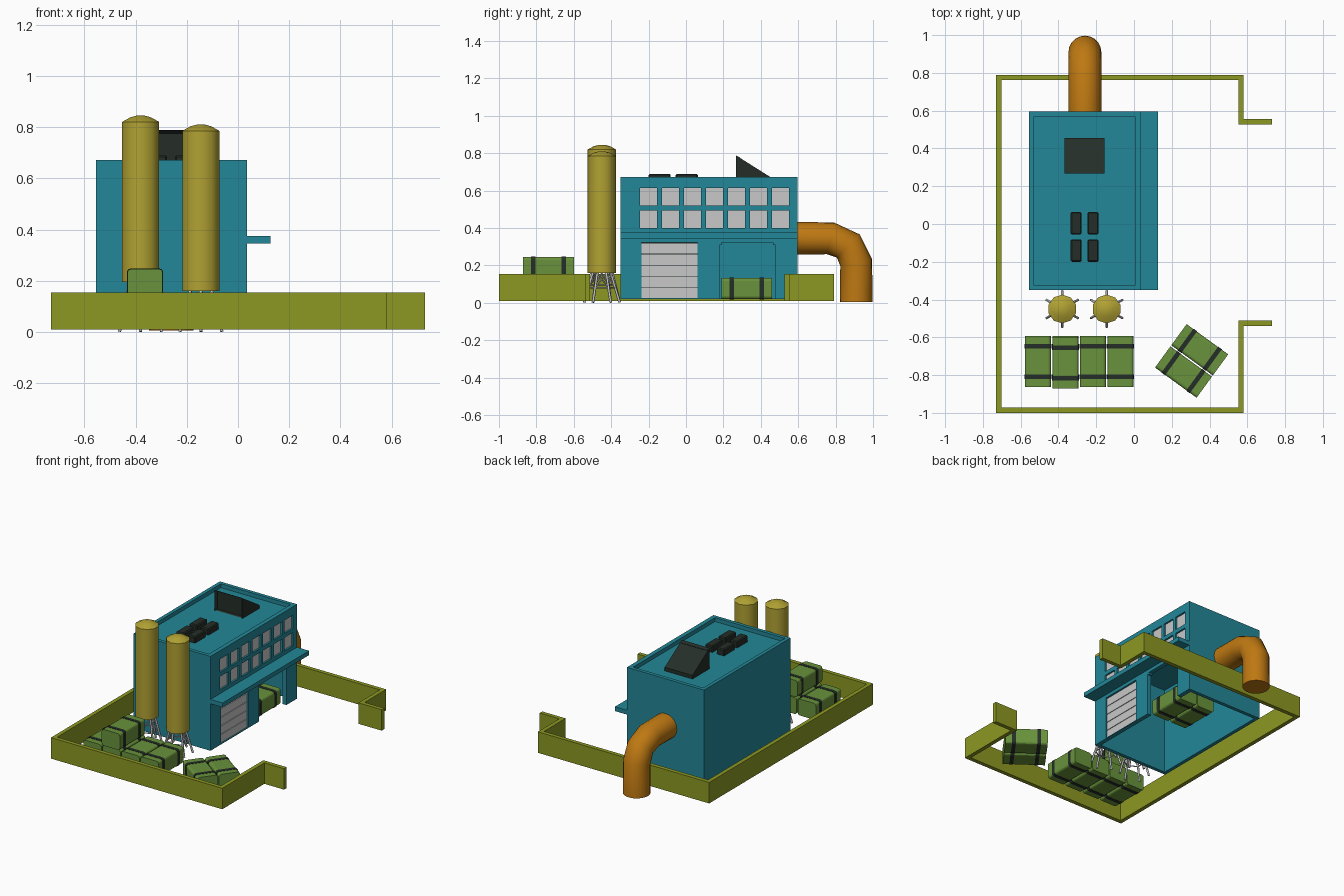
import bpy, bmesh, math
from mathutils import Vector, Matrix

if "Cube" in bpy.data.objects:
    bpy.data.objects.remove(bpy.data.objects["Cube"])


def material(name, rgb):
    m = bpy.data.materials.new(name)
    m.diffuse_color = (*rgb, 1)
    m.use_nodes = True
    m.node_tree.nodes["Principled BSDF"].inputs["Base Color"].default_value = m.diffuse_color
    return m


TEAL = material("teal", (0.017, 0.245, 0.315))
OLIVE = material("olive", (0.265, 0.315, 0.016))
YELLOW = material("mustard", (0.44, 0.36, 0.033))
GREEN = material("green", (0.14, 0.29, 0.045))
ORANGE = material("orange", (0.52, 0.19, 0.006))
DARK = material("charcoal", (0.018, 0.027, 0.021))
GREY = material("light grey", (0.58, 0.58, 0.58))


def finish(name, bm, mat, smooth=None):
    bmesh.ops.recalc_face_normals(bm, faces=bm.faces)
    me = bpy.data.meshes.new(name)
    bm.to_mesh(me)
    bm.free()
    ob = bpy.data.objects.new(name, me)
    bpy.context.collection.objects.link(ob)
    me.materials.append(mat)
    if smooth:
        bpy.ops.object.select_all(action='DESELECT')
        ob.select_set(True)
        bpy.context.view_layer.objects.active = ob
        bpy.ops.object.shade_smooth_by_angle(angle=math.radians(smooth))
    return ob


def add_box(bm, x0, x1, y0, y1, z0, z1):
    m = Matrix.LocRotScale(Vector(((x0 + x1) / 2, (y0 + y1) / 2, (z0 + z1) / 2)), None,
                           Vector((x1 - x0, y1 - y0, z1 - z0)))
    return bmesh.ops.create_cube(bm, size=1, matrix=m)['verts']


def boxes(name, mat, specs):
    bm = bmesh.new()
    for s in specs:
        add_box(bm, *s)
    return finish(name, bm, mat)


def prism(name, mat, pts, height):
    """Extrude a flat outline upwards."""
    bm = bmesh.new()
    f = bm.faces.new([bm.verts.new(p) for p in pts])
    r = bmesh.ops.extrude_face_region(bm, geom=[f])
    bmesh.ops.translate(bm, vec=(0, 0, height),
                        verts=[v for v in r['geom'] if isinstance(v, bmesh.types.BMVert)])
    return finish(name, bm, mat)


def add_rod(bm, a, b, r, seg=6):
    a, b = Vector(a), Vector(b)
    d = b - a
    m = Matrix.Translation((a + b) / 2) @ d.to_track_quat('Z', 'Y').to_matrix().to_4x4()
    bmesh.ops.create_cone(bm, cap_ends=True, segments=seg, radius1=r, radius2=r,
                          depth=d.length, matrix=m)


def cut(ob, cutters):
    for c in cutters:
        c.hide_render = True
        mod = ob.modifiers.new("cut", 'BOOLEAN')
        mod.operation, mod.solver, mod.object = 'DIFFERENCE', 'EXACT', c
    dg = bpy.context.evaluated_depsgraph_get()
    me = bpy.data.meshes.new_from_object(ob.evaluated_get(dg))
    ob.modifiers.clear()
    ob.data = me
    for c in cutters:
        bpy.data.objects.remove(c)


# Perimeter wall with a gate opening on the right
wall = [(0.73, 0.555), (0.58, 0.555), (0.58, 0.79), (-0.73, 0.79), (-0.73, -1), (0.58, -1),
        (0.58, -0.54), (0.73, -0.54), (0.73, -0.512), (0.552, -0.512), (0.552, -0.972),
        (-0.702, -0.972), (-0.702, 0.762), (0.552, 0.762), (0.552, 0.527), (0.73, 0.527)]
prism("perimeter_wall", OLIVE, [(x, y, 0.01) for x, y in wall], 0.145)

# Hollow building with roof recess, windows, shutter bay and doorway
building = boxes("building", TEAL, [(-0.555, 0.035, -0.35, 0.595, 0.02, 0.672)])
wins = [(-0.2 + 0.1175 * i, z) for i in range(7) for z in (0.447, 0.567)]
door = bmesh.new()
v = add_box(door, -0.1, 0.1, 0.178, 0.478, -0.1, 0.322)
top = [e for e in door.edges if all(w.co.z > 0.3 for w in e.verts)
       and abs(e.verts[0].co.x - e.verts[1].co.x) > 0.1]
bmesh.ops.bevel(door, geom=top, offset=0.012, segments=2, affect='EDGES')
cut(building, [
    boxes("roof_cutter", TEAL, [(-0.53, 0.005, -0.325, 0.57, 0.645, 0.8)]),
    boxes("interior_cutter", TEAL, [(-0.53, 0.005, -0.325, 0.57, -0.1, 0.625)]),
    boxes("window_cutter", TEAL, [(0.02, 0.1, y - 0.046, y + 0.046, z - 0.046, z + 0.046)
                                  for y, z in wins]
          + [(0.02, 0.1, -0.237, 0.062, 0.025, 0.322)]),
    finish("doorway_cutter", door, TEAL)])
boxes("window_panes", GREY, [(0.019, 0.023, y - 0.046, y + 0.046, z - 0.046, z + 0.046)
                             for y, z in wins])
boxes("shutter_door", GREY, [(0.018, 0.027, -0.237, 0.062, 0.026 + 0.0592 * i,
                              0.081 + 0.0592 * i) for i in range(5)])
boxes("shutter_gaps", DARK, [(0.018, 0.0215, -0.237, 0.062, 0.026, 0.322)])
boxes("canopy", TEAL, [(0.03, 0.127, -0.35, 0.595, 0.345, 0.375)])

# Roof vents
vents = boxes("roof_vents", DARK, [(x, x + 0.058, y, y + 0.118, 0.64, 0.689)
                                   for x in (-0.335, -0.246) for y in (-0.2, -0.055)])
bev = vents.modifiers.new("bevel", 'BEVEL')
bev.width, bev.segments = 0.006, 1

# Wedge-shaped roof intake with a recessed front
bm = bmesh.new()
prof = [(0.268, 0.64), (0.268, 0.788), (0.455, 0.67), (0.455, 0.64)]
f = bm.faces.new([bm.verts.new((-0.368, y, z)) for y, z in prof])
r = bmesh.ops.extrude_face_region(bm, geom=[f])
bmesh.ops.translate(bm, vec=(0.212, 0, 0),
                    verts=[v for v in r['geom'] if isinstance(v, bmesh.types.BMVert)])
bmesh.ops.recalc_face_normals(bm, faces=bm.faces)
front = [f for f in bm.faces if f.normal.y < -0.9]
bmesh.ops.inset_region(bm, faces=front, thickness=0.015)
bmesh.ops.translate(bm, vec=(0, 0.02, 0), verts=front[0].verts)
finish("roof_intake", bm, DARK)

# Bent exhaust pipe: rings along a mitred path
bm = bmesh.new()
path = [(0.58, 0.345, 0), (0.772, 0.345, 12), (0.868, 0.304, 45), (0.91, 0.215, 78),
        (0.91, 0.005, 90)]
SEG, R, rings = 20, 0.087, []
for y, z, a in path:
    n = Vector((0, math.sin(math.radians(a)), math.cos(math.radians(a))))
    rings.append([bm.verts.new(Vector((-0.26, y, z)) + R * (
        n * math.cos(t) + Vector((math.sin(t), 0, 0))))
        for t in (2 * math.pi * i / SEG for i in range(SEG))])
for a, b in zip(rings, rings[1:]):
    for i in range(SEG):
        j = (i + 1) % SEG
        bm.faces.new((a[i], a[j], b[j], b[i]))
bm.faces.new(rings[0])
bm.faces.new(rings[-1])
finish("exhaust_pipe", bm, ORANGE, 50)


# Storage tanks on splayed, braced legs
def tank(cx, cy, z0):
    bm = bmesh.new()
    prof = [(0.076, z0), (0.076, z0 + 0.625), (0.042, z0 + 0.643), (0.014, z0 + 0.65)]
    rings = [[bm.verts.new((cx + r * math.cos(t), cy + r * math.sin(t), z))
              for t in (math.pi * (i + 0.5) / 5 for i in range(10))] for r, z in prof]
    for a, b in zip(rings, rings[1:]):
        for i in range(10):
            bm.faces.new((a[i], a[(i + 1) % 10], b[(i + 1) % 10], b[i]))
    bm.faces.new(rings[0])
    bm.faces.new(rings[-1])
    finish("tank", bm, YELLOW, 50)

    def at(i, r, z):
        t = math.radians(30 + 60 * i)
        return (cx + r * math.cos(t), cy + r * math.sin(t), z)
    bm = bmesh.new()
    for i in range(6):
        add_rod(bm, at(i, 0.095, 0.002), at(i, 0.045, z0 + 0.01), 0.007)
        add_rod(bm, at(i, 0.07, z0 * 0.5), at(i + 1, 0.07, z0 * 0.5), 0.004)
        add_rod(bm, at(i, 0.07, z0 * 0.5), at(i + 1, 0.047, z0), 0.004)
    finish("tank_legs", bm, GREY, 61)


tank(-0.38, -0.45, 0.195)
tank(-0.145, -0.45, 0.16)


# Strapped containers with rounded long edges
def container(cx, cy, z, angle=0):
    place = Matrix.Translation((cx, cy, z)) @ Matrix.Rotation(math.radians(angle), 4, 'Z')
    parts = [("container", GREEN, [(-0.136, 0.136)], 0),
             ("container_straps", DARK, [(-0.093, -0.069), (0.069, 0.093)], 0.002)]
    for name, mat, spans, grow in parts:
        bm = bmesh.new()
        for y0, y1 in spans:
            add_box(bm, -0.069 - grow, 0.069 + grow, y0, y1, -grow, 0.113 + grow)
        edges = [e for e in bm.edges
                 if abs(e.verts[0].co.y - e.verts[1].co.y) > 0.01]
        bmesh.ops.bevel(bm, geom=edges, offset=0.016, segments=3, profile=0.5, affect='EDGES')
        bm.transform(place)
        finish(name, bm, mat)


for i in range(4):
    container(-0.509 + 0.146 * i, -0.728, 0.017)
container(-0.363, -0.735, 0.133)
for s in (-1, 1):
    container(0.305 + 0.043 * s, -0.725 + 0.059 * s, 0.017, 54)
    container(-0.14 + 0.073 * s, 0.325, 0.021)
